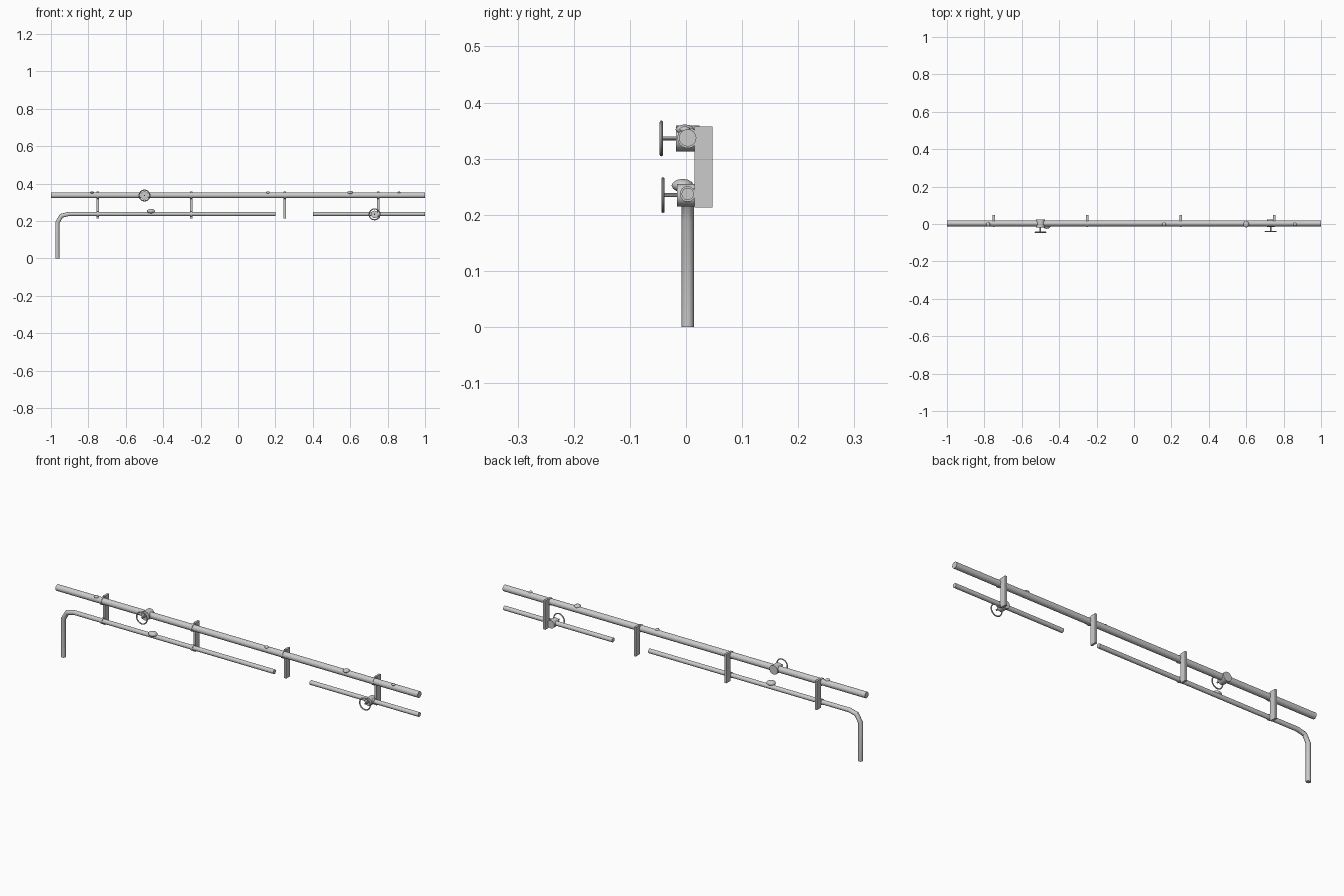
import bpy, bmesh, math
from mathutils import Vector, Matrix

if "Cube" in bpy.data.objects:
    bpy.data.objects.remove(bpy.data.objects["Cube"])

Y0 = 0.003           # pipe axis y
Z_UP, Z_LOW = 0.337, 0.237
R_UP, R_LOW = 0.0155, 0.011


def finish(bm, name):
    bmesh.ops.recalc_face_normals(bm, faces=bm.faces)
    me = bpy.data.meshes.new(name)
    bm.to_mesh(me)
    bm.free()
    ob = bpy.data.objects.new(name, me)
    bpy.context.collection.objects.link(ob)
    bpy.ops.object.select_all(action='DESELECT')
    ob.select_set(True)
    bpy.context.view_layer.objects.active = ob
    bpy.ops.object.shade_smooth_by_angle(angle=math.radians(35))
    return ob


def add_tube(bm, points, radius, sides=16):
    """Sweep a circle along points in an xz or y line, mitred at corners."""
    pts = [Vector(p) for p in points]
    rings = []
    for i, p in enumerate(pts):
        a = (p - pts[i - 1]).normalized() if i else (pts[1] - p).normalized()
        b = (pts[i + 1] - p).normalized() if i < len(pts) - 1 else a
        t = (a + b).normalized()
        side = Vector((1, 0, 0)) if abs(t.y) > 0.9 else Vector((0, 1, 0))
        up = t.cross(side) / max(0.5, a.dot(t))
        rings.append([bm.verts.new(p + radius * (math.cos(k * math.tau / sides) * side
                                                 + math.sin(k * math.tau / sides) * up))
                      for k in range(sides)])
    for r, s in zip(rings, rings[1:]):
        for k in range(sides):
            bm.faces.new((r[k], r[(k + 1) % sides], s[(k + 1) % sides], s[k]))
    bm.faces.new(rings[0])
    bm.faces.new(rings[-1])


def tube(name, points, radius, sides=16):
    bm = bmesh.new()
    add_tube(bm, points, radius, sides)
    return finish(bm, name)


def box(name, centre, size):
    bm = bmesh.new()
    bmesh.ops.create_cube(bm, size=1, matrix=Matrix.Translation(centre) @ Matrix.Diagonal((*size, 1)))
    return finish(bm, name)


def lump(name, centre, size):
    bm = bmesh.new()
    bmesh.ops.create_icosphere(bm, subdivisions=2, radius=0.5,
                               matrix=Matrix.Translation(centre) @ Matrix.Diagonal((*size, 1)))
    return finish(bm, name)


def valve(name, x, z, body_r, front, back, wheel_y):
    tube(name + "_body", [(x, front, z), (x, back, z)], body_r, 12)
    tube(name + "_stem", [(x, front + 0.002, z), (x, wheel_y, z)], 0.004, 10)
    bpy.ops.mesh.primitive_torus_add(location=(x, wheel_y, z), rotation=(math.pi / 2, 0, 0),
                                     major_radius=0.029, minor_radius=0.003,
                                     major_segments=24, minor_segments=8)
    bpy.context.object.name = name + "_handwheel"
    bpy.ops.object.shade_smooth_by_angle()


# pipes: long upper one, bent lower one, short lower one
tube("upper_pipe", [(-1, Y0, Z_UP), (1, Y0, Z_UP)], R_UP)
tube("lower_pipe_bent", [(-0.966, Y0, 0), (-0.966, Y0, 0.19), (-0.945, Y0, 0.227),
                         (-0.905, Y0, Z_LOW), (0.2, Y0, Z_LOW)], R_LOW)
tube("lower_pipe_short", [(0.4, Y0, Z_LOW), (1, Y0, Z_LOW)], R_LOW)

# wall brackets with pipe clamps
for i, x in enumerate((-0.75, -0.25, 0.25, 0.75)):
    box(f"bracket_plate_{i}", (x, 0.031, 0.285), (0.011, 0.032, 0.144))
    tube(f"upper_clamp_{i}", [(x - 0.005, Y0, Z_UP), (x + 0.005, Y0, Z_UP)], R_UP + 0.003)
    if x != 0.25:
        tube(f"lower_clamp_{i}", [(x - 0.005, Y0, Z_LOW), (x + 0.005, Y0, Z_LOW)], R_LOW + 0.003)

# valves
valve("upper_valve", -0.5, 0.336, 0.023, -0.018, 0.024, -0.044)
valve("lower_valve", 0.73, 0.235, 0.020, -0.016, 0.024, -0.041)

# lumps resting on the pipes
for i, (x, y, z, s) in enumerate((
        (-0.78, -0.002, 0.352, (0.022, 0.024, 0.013)),
        (0.16, -0.002, 0.352, (0.020, 0.022, 0.013)),
        (0.60, -0.002, 0.352, (0.032, 0.034, 0.018)),
        (0.86, -0.002, 0.352, (0.018, 0.020, 0.011)),
        (-0.466, -0.006, 0.252, (0.046, 0.040, 0.024)))):
    lump(f"pipe_lump_{i}", (x, y, z), s)
